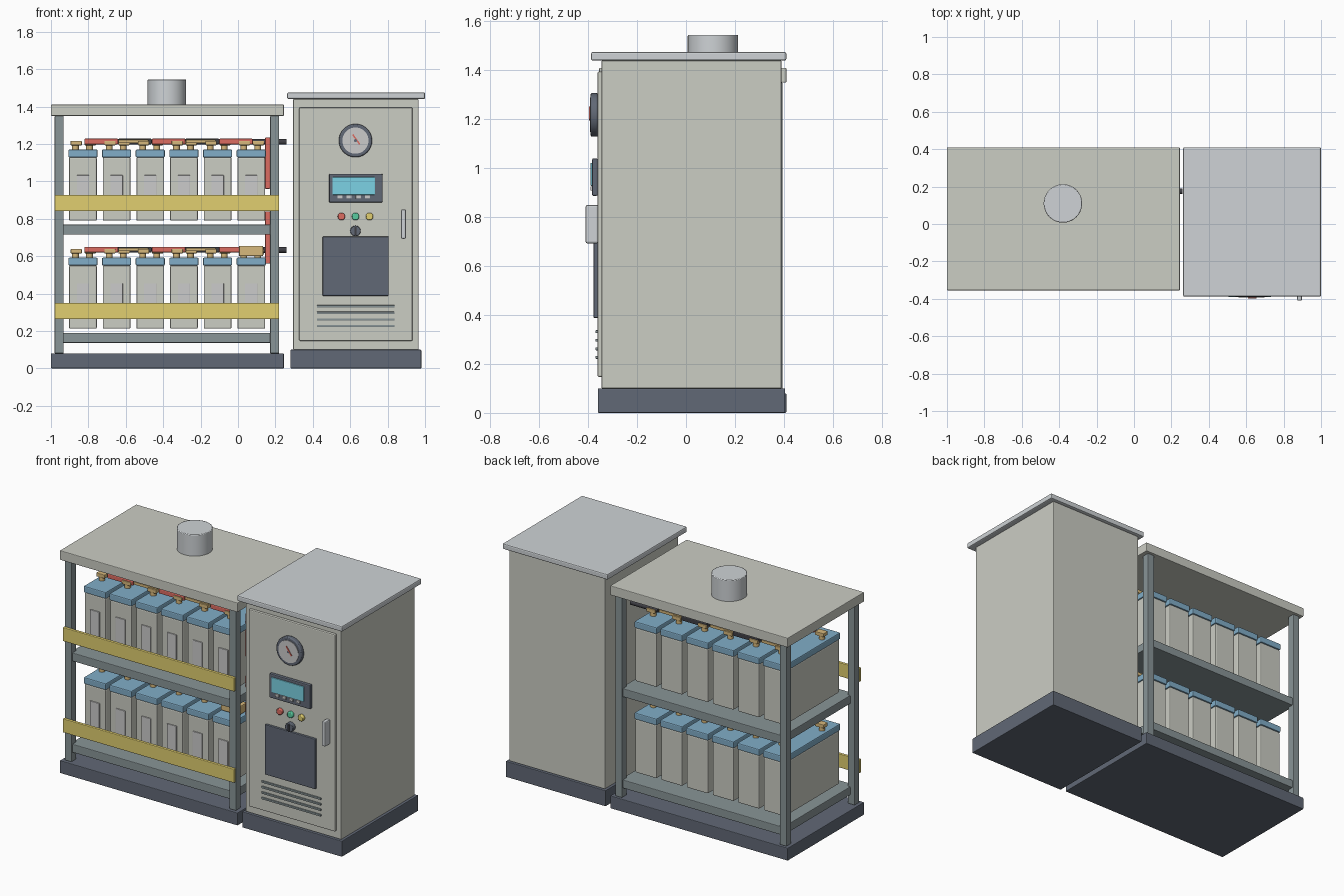
import bpy
from math import pi

COLORS = {
    "putty": (0.60, 0.61, 0.55), "steel": (0.25, 0.30, 0.31), "navy": (0.12, 0.14, 0.18),
    "pale": (0.62, 0.65, 0.67), "yellow": (0.75, 0.62, 0.16), "blue": (0.22, 0.42, 0.58),
    "red": (0.72, 0.15, 0.12), "brass": (0.68, 0.48, 0.20), "black": (0.05, 0.05, 0.06),
    "cyan": (0.20, 0.65, 0.78), "green": (0.10, 0.60, 0.35), "white": (0.75, 0.75, 0.74),
}
MATS = {}
for key, c in COLORS.items():
    MATS[key] = bpy.data.materials.new(key)
    MATS[key].diffuse_color = (*c, 1)


def finish(ob, name, mat, bevel):
    ob.name = name
    ob.data.materials.append(MATS[mat])
    if bevel:
        m = ob.modifiers.new("bevel", "BEVEL")
        m.width, m.segments, m.limit_method = bevel, 2, "ANGLE"
    return ob


def box(name, x, y, z, mat, bevel=0.004):
    """Box from (min, max) ranges on each axis."""
    bpy.ops.mesh.primitive_cube_add(size=1, location=[(a + b) / 2 for a, b in (x, y, z)])
    ob = bpy.context.object
    ob.scale = [b - a for a, b in (x, y, z)]
    bpy.ops.object.transform_apply(location=False, rotation=False, scale=True)
    return finish(ob, name, mat, bevel)


def cyl(name, loc, r, depth, mat, axis="z", bevel=0.0, sides=32):
    rot = {"x": (0, pi / 2, 0), "y": (pi / 2, 0, 0), "z": (0, 0, 0)}[axis]
    bpy.ops.mesh.primitive_cylinder_add(vertices=sides, radius=r, depth=depth, location=loc, rotation=rot)
    bpy.ops.object.shade_smooth_by_angle()
    return finish(bpy.context.object, name, mat, bevel)


# Battery rack frame
box("rack_base", (-1, 0.245), (-0.355, 0.41), (0, 0.08), "navy")
box("rack_roof", (-1, 0.245), (-0.355, 0.41), (1.35, 1.41), "putty")
cyl("roof_vent", (-0.38, 0.11, 1.475), 0.103, 0.14, "pale", bevel=0.004, sides=48)
for x in (-0.98, 0.172):
    for y in (-0.335, 0.347):
        box("rack_post", (x, x + 0.048), (y, y + 0.048), (0.08, 1.35), "steel")

# Two battery tiers
FRONT, REAR = -0.12, 0.175
XS = [-0.829 + 0.18 * i for i in range(6)]
for tier, dz in (("lower", 0), ("upper", 0.578)):
    box(tier + "_shelf", (-0.95, 0.19), (-0.325, 0.385), (0.137 + dz, 0.19 + dz), "steel")
    box(tier + "_guard_rail", (-0.98, 0.22), (-0.355, -0.335), (0.263 + dz, 0.35 + dz), "yellow")
    for x in XS:
        box(tier + "_battery_case", (x - 0.074, x + 0.074), (-0.245, 0.3), (0.212 + dz, 0.55 + dz), "putty", 0.006)
        box(tier + "_battery_lid", (x - 0.078, x + 0.078), (-0.25, 0.305), (0.55 + dz, 0.592 + dz), "blue", 0.006)
        box(tier + "_battery_plate", (x - 0.033, x + 0.033), (-0.252, -0.244), (0.29 + dz, 0.455 + dz), "white", 0.002)
        # terminal posts and strap
        for side, y in ((-0.04, FRONT), (0.035, REAR)):
            cyl(tier + "_terminal", (x + side, y, 0.606 + dz), 0.018, 0.03, "brass", sides=20)
            box(tier + "_terminal_clamp", (x + side - 0.026, x + side + 0.034), (y - 0.022, y + 0.022),
                (0.615 + dz, 0.638 + dz), "brass", 0.003)
    # red links at the front, dark links at the rear
    for i in range(5):
        red = i % 2 == 0
        y = FRONT if red else REAR
        box(tier + "_link", (XS[i] + 0.008, XS[i + 1] + 0.008), (y - 0.016, y + 0.016),
            (0.62 + dz, 0.65 + dz), "red" if red else "black", 0.004)
        y = REAR if red else FRONT
        box(tier + "_strap", (XS[i] + 0.01, XS[i + 1] - 0.01), (y - 0.012, y + 0.012),
            (0.627 + dz, 0.645 + dz), "brass", 0.003)
    cyl(tier + "_output_cable", (0.165, REAR, 0.633 + dz), 0.015, 0.19, "black", "x", sides=20)

# Red risers and fuse block
box("upper_riser", (0.145, 0.171), (FRONT - 0.013, FRONT + 0.013), (0.96, 1.235), "red")
box("lower_riser", (0.145, 0.171), (FRONT - 0.013, FRONT + 0.013), (0.56, 0.84), "red")
box("fuse_block", (0.005, 0.135), (-0.18, -0.1), (0.6, 0.655), "brass", 0.006)

# Control cabinet
box("cabinet_base", (0.28, 0.98), (-0.36, 0.405), (0, 0.1), "navy")
box("cabinet_body", (0.295, 0.965), (-0.345, 0.39), (0.1, 1.44), "putty")
box("cabinet_roof", (0.263, 1.0), (-0.388, 0.41), (1.44, 1.475), "pale", 0.007)
box("cabinet_door", (0.327, 0.933), (-0.362, -0.34), (0.147, 1.395), "putty", 0.006)

# Gauge
cyl("gauge_bezel", (0.628, -0.375, 1.218), 0.089, 0.03, "navy", "y", 0.006, 48)
cyl("gauge_face", (0.628, -0.38, 1.218), 0.07, 0.026, "white", "y", sides=48)
needle = box("gauge_needle", (-0.004, 0.004), (-0.003, 0.003), (-0.032, 0.032), "red", 0)
needle.location, needle.rotation_euler = (0.632, -0.394, 1.224), (0, -0.62, 0)
cyl("gauge_hub", (0.628, -0.393, 1.218), 0.008, 0.008, "navy", "y", sides=16)

# Display with buttons
box("display_bezel", (0.487, 0.773), (-0.384, -0.36), (0.887, 1.04), "navy", 0.006)
box("display_screen", (0.505, 0.733), (-0.39, -0.38), (0.928, 1.022), "cyan", 0.003)
for i in range(4):
    x = 0.545 + 0.049 * i
    box("display_button", (x - 0.014, x + 0.014), (-0.391, -0.38), (0.908, 0.925), "white", 0.002)

# Indicator lamps, key switch, lower panel
for x, col in ((0.553, "red"), (0.628, "green"), (0.703, "yellow")):
    cyl("indicator_lamp", (x, -0.37, 0.812), 0.02, 0.022, col, "y", 0.005, 24)
cyl("key_switch", (0.628, -0.373, 0.735), 0.028, 0.03, "navy", "y", 0.003, 24)
box("switch_grip", (0.622, 0.634), (-0.396, -0.38), (0.713, 0.757), "black", 0.002)
box("access_panel", (0.452, 0.805), (-0.378, -0.36), (0.388, 0.705), "navy")
for z in (0.332, 0.297, 0.262, 0.227):
    box("vent_slat", (0.422, 0.837), (-0.37, -0.358), (z - 0.006, z + 0.006), "steel", 0.002)
box("door_handle", (0.872, 0.898), (-0.41, -0.358), (0.693, 0.85), "pale", 0.007)
